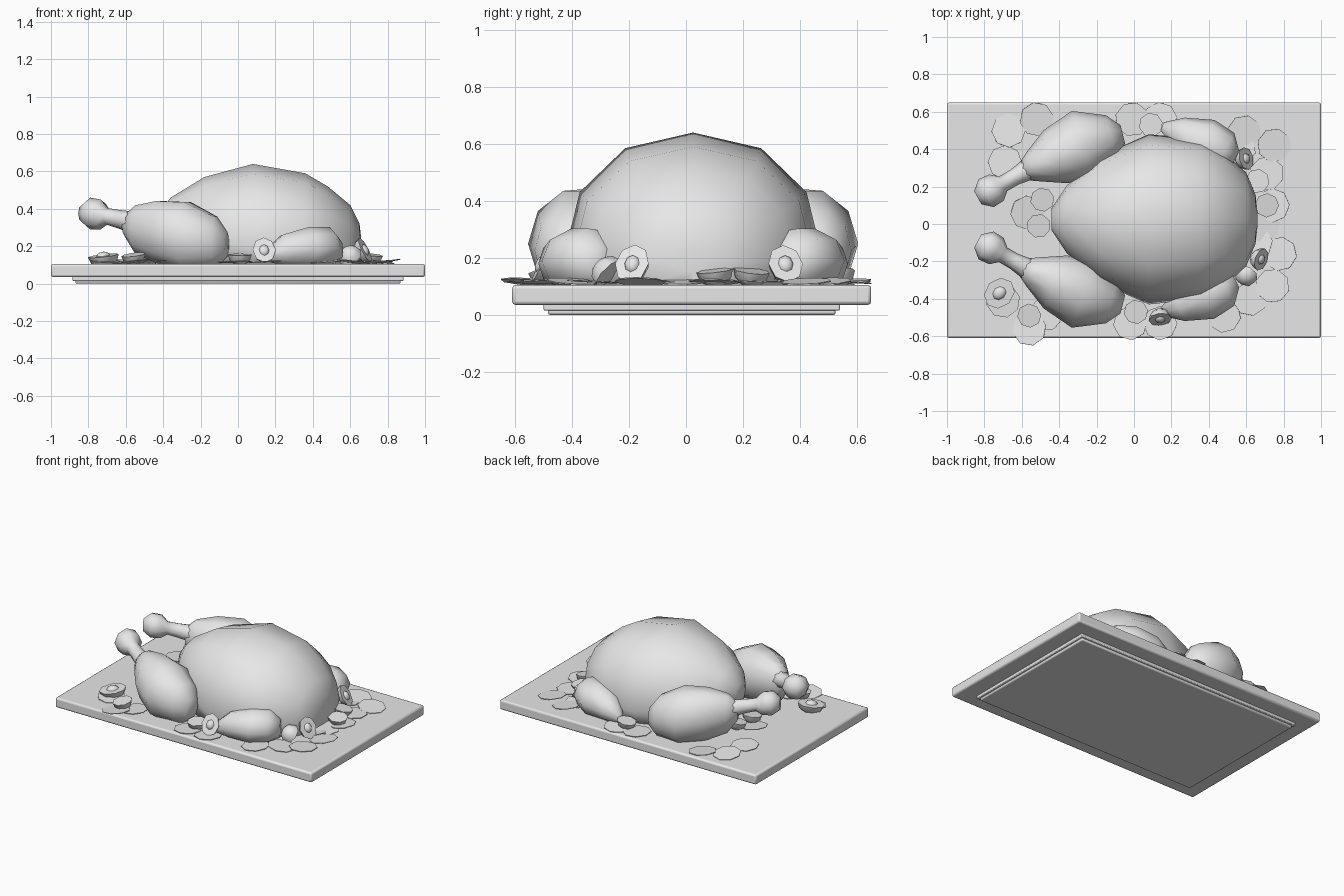
import bpy, math, random
from mathutils import Vector, Matrix

random.seed(4)
if "Cube" in bpy.data.objects:
    bpy.data.objects.remove(bpy.data.objects["Cube"])

MID_Y = 0.025       # symmetry line of the bird
PLATE_TOP = 0.105

grey = bpy.data.materials.new("plain_grey")
grey.use_nodes = True
grey.diffuse_color = (0.8, 0.8, 0.8, 1)
grey.node_tree.nodes["Principled BSDF"].inputs["Base Color"].default_value = (0.8, 0.8, 0.8, 1)


def make(name, verts, faces, angle=None):
    """Mesh object in grey, smooth below the given angle."""
    mesh = bpy.data.meshes.new(name)
    mesh.from_pydata(verts, [], faces)
    mesh.materials.append(grey)
    obj = bpy.data.objects.new(name, mesh)
    bpy.context.collection.objects.link(obj)
    bpy.ops.object.select_all(action='DESELECT')
    obj.select_set(True)
    bpy.context.view_layer.objects.active = obj
    bpy.ops.object.mode_set(mode='EDIT')
    bpy.ops.mesh.select_all(action='SELECT')
    bpy.ops.mesh.normals_make_consistent(inside=False)
    bpy.ops.object.mode_set(mode='OBJECT')
    if angle:
        bpy.ops.object.shade_smooth_by_angle(angle=math.radians(angle))
    return obj


def skin(rings):
    """Faces joining equal rings, with a cap at both ends."""
    n = len(rings[0])
    faces = [(r * n + i, r * n + (i + 1) % n, (r + 1) * n + (i + 1) % n, (r + 1) * n + i)
             for r in range(len(rings) - 1) for i in range(n)]
    last = (len(rings) - 1) * n
    faces += [tuple(range(n)), tuple(range(last, last + n))]
    return [v for ring in rings for v in ring], faces


def loft(name, stations, sides, mirrored=False, power=1.0):
    """Oval sections (x, y, z, half width, half height) along a path."""
    rings = []
    for k, (x, y, z, wide, high) in enumerate(stations):
        a = stations[max(k - 1, 0)]
        b = stations[min(k + 1, len(stations) - 1)]
        along = Vector((b[0] - a[0], b[1] - a[1], 0)).normalized()
        side = Vector((-along.y, along.x, 0))
        ring = []
        for i in range(sides):
            t = math.tau * i / sides
            c, s = math.cos(t), math.sin(t)
            c = math.copysign(abs(c) ** power, c)
            s = math.copysign(abs(s) ** power, s)
            p = Vector((x, y, z)) + side * wide * c
            p.z = max(z + high * s, 0.07)
            if mirrored:
                p.y = 2 * MID_Y - p.y
            ring.append(p)
        rings.append(ring)
    return make(name, *skin(rings), angle=75)


def slab(name, half_x, half_y, z0, z1, bevel):
    bpy.ops.mesh.primitive_cube_add(size=2, location=(0, 0.02, (z0 + z1) / 2))
    obj = bpy.context.object
    obj.name = name
    obj.scale = (half_x, half_y, (z1 - z0) / 2)
    bpy.ops.object.transform_apply(location=False, rotation=False, scale=True)
    obj.data.materials.append(grey)
    mod = obj.modifiers.new("soft_edge", 'BEVEL')
    mod.width = bevel
    mod.segments = 2
    bpy.ops.object.shade_smooth_by_angle(angle=math.radians(40))


# Serving board with a stepped foot
slab("board", 1.0, 0.63, 0.035, PLATE_TOP, 0.012)
slab("board_foot_upper", 0.885, 0.52, 0.015, 0.05, 0.005)
slab("board_foot_lower", 0.87, 0.505, 0.0, 0.03, 0.008)

# Roast body, lofted from the narrow end to the broad end
loft("body", [
    (-0.44, MID_Y, 0.30, 0.06, 0.06),
    (-0.36, MID_Y, 0.27, 0.18, 0.19),
    (-0.18, MID_Y, 0.23, 0.34, 0.34),
    (0.08, MID_Y, 0.20, 0.455, 0.44),
    (0.36, MID_Y, 0.19, 0.425, 0.40),
    (0.48, MID_Y, 0.19, 0.36, 0.33),
    (0.60, MID_Y, 0.19, 0.25, 0.23),
    (0.65, MID_Y, 0.19, 0.13, 0.13),
    (0.66, MID_Y, 0.19, 0.04, 0.04)], 12, power=0.93)

# Drumsticks and wings on both sides
thigh = [(-0.06, 0.48, 0.21, 0.05, 0.07), (-0.12, 0.465, 0.225, 0.12, 0.14),
         (-0.27, 0.425, 0.25, 0.19, 0.195), (-0.42, 0.36, 0.275, 0.155, 0.175),
         (-0.54, 0.305, 0.29, 0.085, 0.135), (-0.60, 0.275, 0.31, 0.045, 0.06)]
bone = [(-0.56, 0.295, 0.325, 0.06, 0.06), (-0.64, 0.25, 0.345, 0.045, 0.05),
        (-0.70, 0.215, 0.36, 0.045, 0.045), (-0.735, 0.195, 0.37, 0.08, 0.08),
        (-0.79, 0.165, 0.375, 0.085, 0.085), (-0.835, 0.14, 0.375, 0.04, 0.045)]
wing = [(0.15, 0.52, 0.15, 0.025, 0.03), (0.24, 0.49, 0.18, 0.085, 0.085),
        (0.37, 0.43, 0.19, 0.14, 0.115), (0.48, 0.375, 0.195, 0.125, 0.11),
        (0.54, 0.345, 0.18, 0.05, 0.06)]
for label, flip in (("left", False), ("right", True)):
    loft(label + "_thigh", thigh, 10, flip)
    loft(label + "_leg_bone", bone, 8, flip)
    loft(label + "_wing", wing, 9, flip)


def dome(radius, depth, sides, base=0.0):
    """Rings of a half ball, from its flat rim towards depth."""
    return [[Vector((radius * math.cos(t) * math.cos(math.tau * i / sides),
                     radius * math.cos(t) * math.sin(math.tau * i / sides),
                     base + depth * math.sin(t))) for i in range(sides)]
            for t in (0, 0.55, 1.05, 1.4)]


def fruit_half(name, place, facing, radius=0.065, stone=False, stretch=1.0):
    """Cut fruit with its flat side towards facing."""
    turn = Vector(facing).to_track_quat('Z', 'Y').to_matrix().to_4x4()
    pose = Matrix.Translation(place) @ turn @ Matrix.Diagonal((1, stretch, 1, 1))
    parts = [(name, dome(radius, -0.9 * radius, 8))]
    if stone:
        parts.append((name + "_stone", dome(radius * 0.45, radius * 0.3, 8, -0.002)))
    for label, rings in parts:
        verts, faces = skin(rings)
        make(label, [pose @ v for v in verts], faces, angle=50)


# Small fruit halves lying cut side up
bowls = [(-0.49, 0.13), (-0.51, -0.01), (0.09, 0.53), (0.66, 0.23),
         (0.71, 0.10), (0.01, -0.47), (-0.56, -0.49)]
for i, (x, y) in enumerate(bowls):
    lean = (random.uniform(-0.2, 0.2), random.uniform(-0.2, 0.2), 1)
    fruit_half(f"fruit_{i + 1}", (x, y, 0.155), lean)
fruit_half("fruit_turned", (0.60, -0.27, 0.145), (0.3, 0.6, -0.6))

# Fruit halves showing a stone
fruit_half("stone_fruit_flat", (-0.72, -0.37, 0.15), (-0.1, -0.1, 1), 0.075, True, 1.2)
fruit_half("stone_fruit_front", (0.14, -0.51, 0.18), (0.1, -0.9, 0.45), 0.062, True, 1.2)
fruit_half("stone_fruit_side", (0.68, -0.19, 0.18), (0.85, -0.3, 0.45), 0.062, True, 1.2)
fruit_half("stone_fruit_back", (0.60, 0.35, 0.18), (0.85, 0.2, 0.5), 0.062, True, 1.2)

# Garnish leaves scattered round the edge
leaves = [(-0.67, 0.50), (-0.52, 0.56), (-0.69, 0.33), (-0.57, 0.06),
          (-0.01, 0.56), (0.14, 0.56), (0.59, 0.49), (0.56, 0.40),
          (0.75, 0.42), (0.71, 0.27), (0.74, 0.10), (0.78, -0.16),
          (0.74, -0.33), (0.62, -0.40), (0.48, -0.49), (0.14, -0.53),
          (-0.02, -0.53), (-0.56, -0.56), (-0.70, -0.41), (-0.47, -0.48),
          (0.65, -0.10), (0.69, -0.01)]
for i, (x, y) in enumerate(leaves):
    bpy.ops.mesh.primitive_cylinder_add(
        vertices=8, radius=0.092, depth=0.004,
        location=(x, y, PLATE_TOP + 0.012),
        rotation=(random.uniform(-0.12, 0.12), random.uniform(-0.12, 0.12), random.uniform(0, 1)))
    leaf = bpy.context.object
    leaf.name = f"leaf_{i + 1}"
    leaf.data.materials.append(grey)
